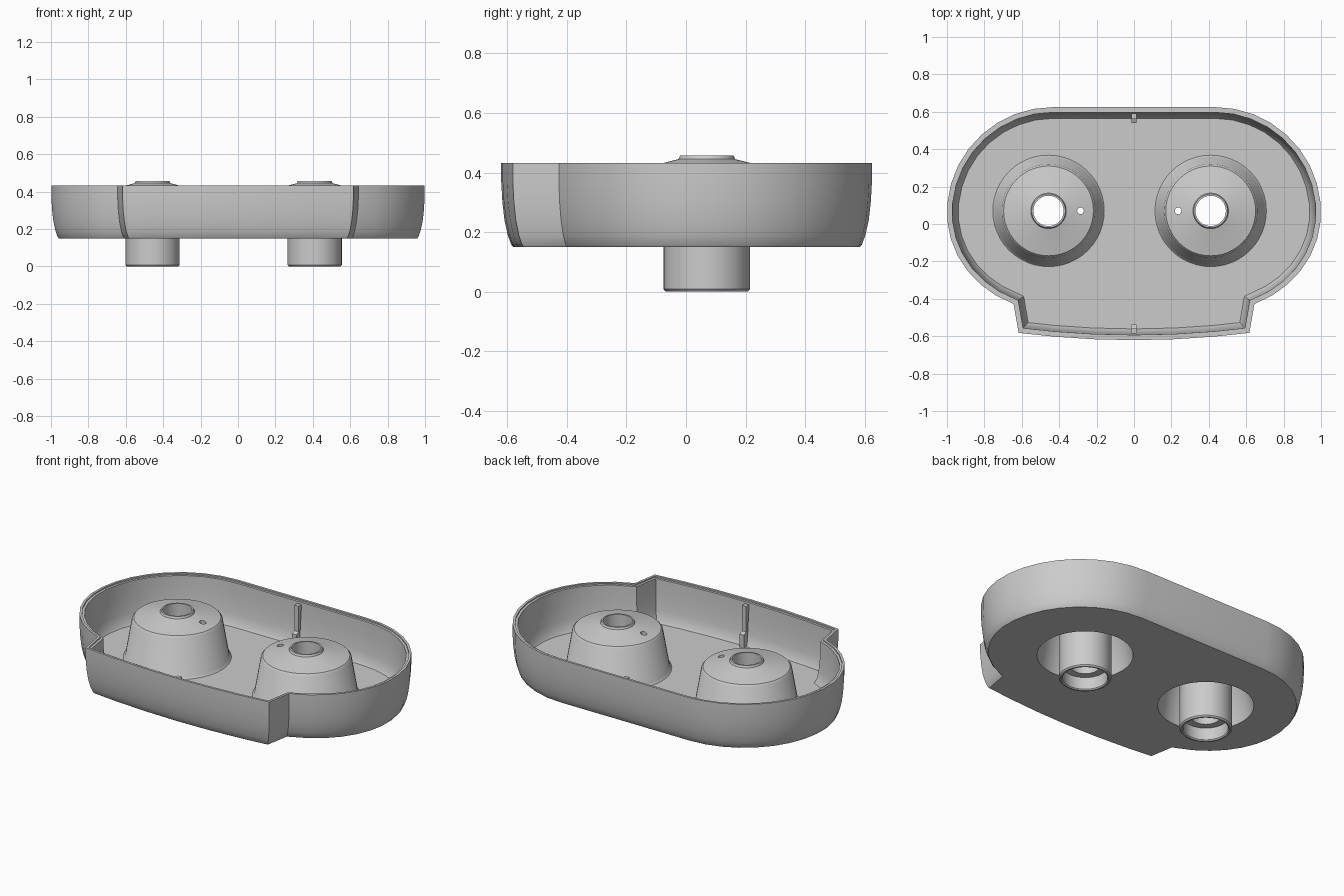
import bpy, bmesh
from math import sin, cos, pi
from mathutils import Vector

if "Cube" in bpy.data.objects:
    bpy.data.objects.remove(bpy.data.objects["Cube"])

SEG = 48
CENTRES = [(-0.457, 0.07, 0.029 + 0.142), (0.41, 0.07, -0.174)]  # x, y, pin hole offset


def finish(name, bm, angle=0.6):
    bmesh.ops.recalc_face_normals(bm, faces=bm.faces)
    mesh = bpy.data.meshes.new(name)
    bm.to_mesh(mesh)
    bm.free()
    ob = bpy.data.objects.new(name, mesh)
    bpy.context.collection.objects.link(ob)
    smooth(ob, angle)
    return ob


def smooth(ob, angle=0.6):
    bpy.ops.object.select_all(action='DESELECT')
    bpy.context.view_layer.objects.active = ob
    ob.select_set(True)
    bpy.ops.object.shade_smooth_by_angle(angle=angle)


def inset(pts, d):
    # mitred inward offset of a counter-clockwise outline
    out = []
    for i, p in enumerate(pts):
        a = (p - pts[i - 1]).normalized()
        b = (pts[(i + 1) % len(pts)] - p).normalized()
        n1, n2 = Vector((-a.y, a.x)), Vector((-b.y, b.x))
        out.append(p + (n1 + n2) * (d / (1 + n1.dot(n2))))
    return out


def ring(bm, pts, z):
    return [bm.verts.new((p[0], p[1], z)) for p in pts]


def circle(cx, cy, r):
    return [(cx + r * cos(2 * pi * i / SEG), cy + r * sin(2 * pi * i / SEG)) for i in range(SEG)]


def bridge(bm, a, b):
    for i in range(len(a)):
        j = (i + 1) % len(a)
        bm.faces.new((a[i], a[j], b[j], b[i]))


def fill(bm, loops):
    edges = []
    for lp in loops:
        for i in range(len(lp)):
            pair = (lp[i - 1], lp[i])
            edges.append(bm.edges.get(pair) or bm.edges.new(pair))
    bmesh.ops.triangle_fill(bm, edges=edges, use_beauty=True, normal=(0, 0, 1))


# Tray outline: bowed front panel, notches, rounded ends, straight back
half = [(0.22, -0.616), (0.43, -0.602), (0.617, -0.582)]
N = 15
for i in range(N + 1):
    a = -1.19 + (pi / 2 + 1.19) * i / N
    half.append((0.433 + 0.567 * cos(a), 0.06 + (0.565 if a > 0 else 0.525) * sin(a)))
outline = [Vector((0, -0.621))] + [Vector(p) for p in half]
outline += [Vector((-x, y)) for x, y in reversed(half)]

# Tray shell: outer wall, stepped rim, inner wall, floor with two openings
bm = bmesh.new()
profile = [(0.04, 0.15), (0.034, 0.157), (0.022, 0.19), (0.011, 0.24), (0.004, 0.30), (0, 0.37),
           (0, 0.432), (0.014, 0.432), (0.014, 0.424), (0.028, 0.424), (0.03, 0.33),
           (0.038, 0.24), (0.048, 0.19), (0.06, 0.17)]
rings = [ring(bm, inset(outline, d), z) for d, z in profile]
for a, b in zip(rings, rings[1:]):
    bridge(bm, a, b)
fill(bm, [rings[0]] + [ring(bm, circle(x, y, 0.265), 0.15) for x, y, _ in CENTRES])
fill(bm, [rings[-1]] + [ring(bm, circle(x, y, 0.298), 0.17) for x, y, _ in CENTRES])
finish("tray", bm)

# Hollow conical housings with a central stepped tube and a pin hole
lathe = [(0.298, 0.17), (0.287, 0.182), (0.25, 0.40), (0.24, 0.411), (0.15, 0.431), (0.095, 0.445),
         (0.09, 0.457), (0.081, 0.457), (0.081, 0.08), (0.124, 0.08), (0.124, 0.006), (0.13, 0),
         (0.138, 0), (0.145, 0.008), (0.145, 0.408), (0.222, 0.392), (0.23, 0.382), (0.265, 0.15)]
for side, (cx, cy, off) in zip(("left", "right"), CENTRES):
    bm = bmesh.new()
    rs = [ring(bm, circle(cx, cy, r), z) for r, z in lathe]
    for i in range(len(rs)):
        bridge(bm, rs[i - 1], rs[i])
    ob = finish("housing_" + side, bm)
    bpy.ops.mesh.primitive_cylinder_add(vertices=16, radius=0.018, depth=0.14,
                                        location=(cx + off, cy, 0.42))
    cutter = bpy.context.object
    cutter.name = "pin_cutter"
    cutter.hide_render = True
    mod = ob.modifiers.new("pin_hole", 'BOOLEAN')
    mod.operation, mod.solver, mod.object = 'DIFFERENCE', 'EXACT', cutter
    bpy.ops.object.select_all(action='DESELECT')
    bpy.context.view_layer.objects.active = ob
    ob.select_set(True)
    # place the cut before the smoothing modifier, if there is one
    bpy.ops.object.modifier_move_to_index(modifier=mod.name, index=0)
    bpy.ops.object.modifier_apply(modifier=mod.name)
    bpy.data.objects.remove(cutter, do_unlink=True)

# Stepped ribs at the middle of the back and front walls
for name, s, wall in (("back_rib", 1, 0.59), ("front_rib", -1, 0.586)):
    bm = bmesh.new()
    side = [(wall, 0.415), (wall - 0.028, 0.415), (wall - 0.028, 0.26),
            (wall - 0.05, 0.25), (wall - 0.05, 0.17), (wall - 0.02, 0.17)]
    a, b = [[bm.verts.new((x, s * y, z)) for y, z in side] for x in (-0.014, 0.014)]
    bridge(bm, a, b)
    bm.faces.new(a)
    bm.faces.new(b)
    finish(name, bm, 0.3)
